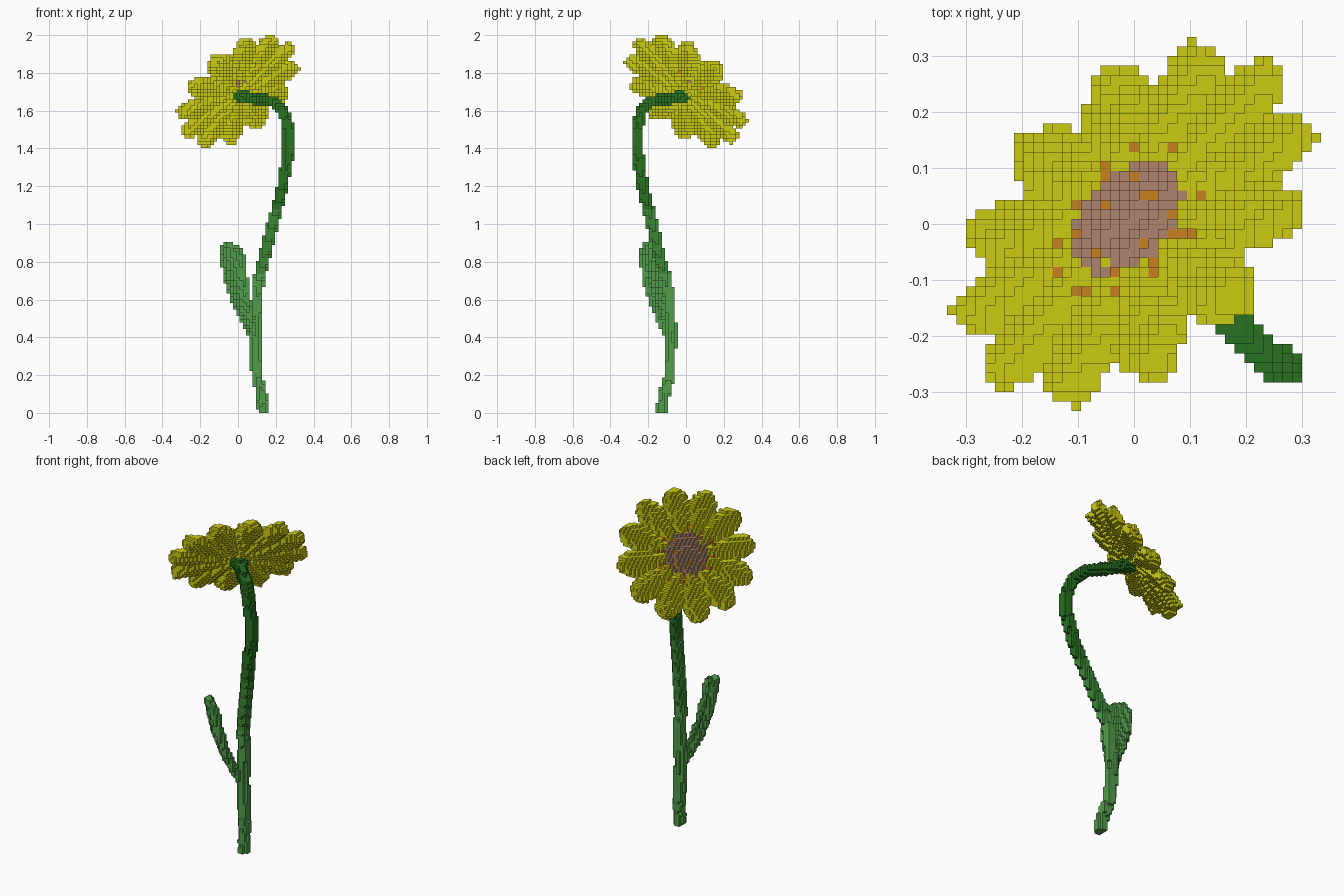
import bpy, math
from mathutils import Vector

if "Cube" in bpy.data.objects:
    bpy.data.objects.remove(bpy.data.objects["Cube"])

H = 2 / 117                      # size of one block


def material(name, rgb):
    m = bpy.data.materials.new(name)
    m.diffuse_color = (*rgb, 1)
    m.use_nodes = True
    m.node_tree.nodes["Principled BSDF"].inputs["Base Color"].default_value = m.diffuse_color
    return m


YELLOW = material("petal yellow", (0.60, 0.60, 0.006))
BROWN = material("dusty brown", (0.43, 0.235, 0.155))
ORANGE = material("orange", (0.57, 0.22, 0.015))
LIGHT = material("light green", (0.085, 0.34, 0.07))
MID = material("mid green", (0.045, 0.24, 0.035))
DARK = material("dark green", (0.021, 0.165, 0.015))

cells = {}                       # block -> (part, material)


def pos(c):
    return Vector((c[0] * H, c[1] * H, (c[2] + 0.5) * H))


def add(c, part, mat):
    if 0 <= c[2] < 117 and c not in cells:
        cells[c] = (part, mat)


def near(p, r):
    """Blocks in a box around a point."""
    n = math.ceil(r / H) + 1
    i, j, k = round(p.x / H), round(p.y / H), math.floor(p.z / H)
    for a in range(i - n, i + n + 1):
        for b in range(j - n, j + n + 1):
            for c in range(k - n, k + n + 1):
                yield (a, b, c)


# flower head frame: u to the side, v up the disc, n out of the face
B = 0.624
A = math.sqrt(1 - B * B)
S = math.sqrt(0.5)
U = Vector((-S, -S, 0))
V = Vector((B * S, -B * S, A))
N = Vector((-A * S, A * S, B))
HEAD = Vector((0, 0, 1.705))

for c in near(HEAD, 0.34):
    d = pos(c) - HEAD
    u, v, t = d.dot(U), d.dot(V), d.dot(N)
    r = math.hypot(u, v)
    if r > 0.385 or abs(t) > 0.06:
        continue
    ang = math.degrees(math.atan2(v, u))
    # domed seed centre with a few orange flecks
    if r < 0.118 and -0.01 < t < 0.04 - 0.9 * r * r:
        fleck = abs(math.sin(u * 47 + 1.0) * math.cos(v * 41 - 0.6)) > 0.86
        add(c, "seed_centre", ORANGE if fleck else BROWN)
        continue
    # twelve petals, convex across, blunt at the tip
    off = math.radians((ang - 5 + 15) % 30 - 15)
    along, across = r * math.cos(off), r * math.sin(off)
    if along < 0.378:
        w = 0.275 * along
        if along > 0.25:
            w = 0.074 * math.sqrt(1 - ((along - 0.25) / 0.128) ** 2.6)
        q = abs(across) / max(w, 1e-4)
        if q < 1 and abs(t) < max(0.010, 0.032 * math.sqrt(1 - q * q)):
            inner = r < 0.165 and abs(math.degrees(off)) > 10.5 and t > -0.005
            add(c, "orange_ring" if inner else "petals", ORANGE if inner else YELLOW)
            continue
    # orange ring showing in the grooves
    if r < 0.17 and -0.012 < t < 0.008:
        add(c, "orange_ring", ORANGE)


def stamp(p, r, part, rule):
    for c in near(p, r):
        if (pos(c) - p).length <= r:
            add(c, part, rule(pos(c).z))


# stem: curved path, green darkens upward
PATH = [(.135, -.13, 0), (.125, -.115, .1), (.10, -.085, .2), (.09, -.08, .4),
        (.10, -.083, .6), (.11, -.105, .7), (.14, -.14, .83), (.185, -.18, 1.0),
        (.235, -.23, 1.2), (.267, -.255, 1.38), (.267, -.258, 1.5),
        (.24, -.235, 1.6), (.19, -.19, 1.65), (.10, -.10, 1.66), (.03, -.03, 1.675)]


def stem_colour(z):
    return LIGHT if z < 0.74 else MID if z < 1.08 else DARK


for a, b in zip(PATH, PATH[1:]):
    a, b = Vector(a), Vector(b)
    steps = math.ceil((b - a).length / 0.01)
    for i in range(steps + 1):
        stamp(a.lerp(b, i / steps), 0.031, "stem", stem_colour)

# collar behind the flower head
stamp(HEAD - N * 0.042, 0.046, "collar", lambda z: DARK)

# leaf: a spoon shape, broad across the diagonal and slightly cupped
ROOT, TIP = Vector((.085, -.09, .40)), Vector((-.055, -.20, .905))
AX = (TIP - ROOT).normalized()
LENGTH = (TIP - ROOT).length
WIDE = Vector((-S, S, 0))
WIDE = (WIDE - AX * WIDE.dot(AX)).normalized()
FLAT = AX.cross(WIDE)
if FLAT.x < 0:
    FLAT = -FLAT
for c in near((ROOT + TIP) / 2, 0.28):
    d = pos(c) - ROOT
    s, w, t = d.dot(AX) / LENGTH, d.dot(WIDE), d.dot(FLAT)
    if not 0 < s < 1:
        continue
    half = 0.025 + 0.055 * math.sin(min(s / 0.75, 1) * math.pi / 2) ** 1.5
    if s > 0.75:
        half *= math.sqrt(1 - ((s - 0.75) / 0.25) ** 2.6)
    bend = 3.0 * w * w + 0.03 * math.sin(s * math.pi) * -1
    if abs(w) < half and abs(t - bend) < 0.018:
        add(c, "leaf", LIGHT)

# turn blocks into one mesh per part, keeping only outside faces
SIDES = []
for axis in range(3):
    for sign in (-1, 1):
        quad = [(-1, -1), (1, -1), (1, 1), (-1, 1)][::sign]
        corners = []
        for p, q in quad:
            k = [0, 0, 0]
            k[axis], k[(axis + 1) % 3], k[(axis + 2) % 3] = sign, p, q
            corners.append(tuple((x + 1) // 2 for x in k))
        step = [0, 0, 0]
        step[axis] = sign
        SIDES.append((step, corners))

for part in sorted({p for p, _ in cells.values()}):
    index, faces, mats, slots = {}, [], [], []
    for c, (p, mat) in cells.items():
        if p != part:
            continue
        if mat not in slots:
            slots.append(mat)
        for step, corners in SIDES:
            if tuple(x + y for x, y in zip(c, step)) in cells:
                continue
            faces.append([index.setdefault(tuple(x + y for x, y in zip(c, k)), len(index))
                          for k in corners])
            mats.append(slots.index(mat))
    verts = [((i - 0.5) * H, (j - 0.5) * H, k * H) for i, j, k in index]
    mesh = bpy.data.meshes.new(part)
    mesh.from_pydata(verts, [], faces)
    for m in slots:
        mesh.materials.append(m)
    mesh.polygons.foreach_set("material_index", mats)
    mesh.update()
    bpy.context.collection.objects.link(bpy.data.objects.new(part, mesh))
